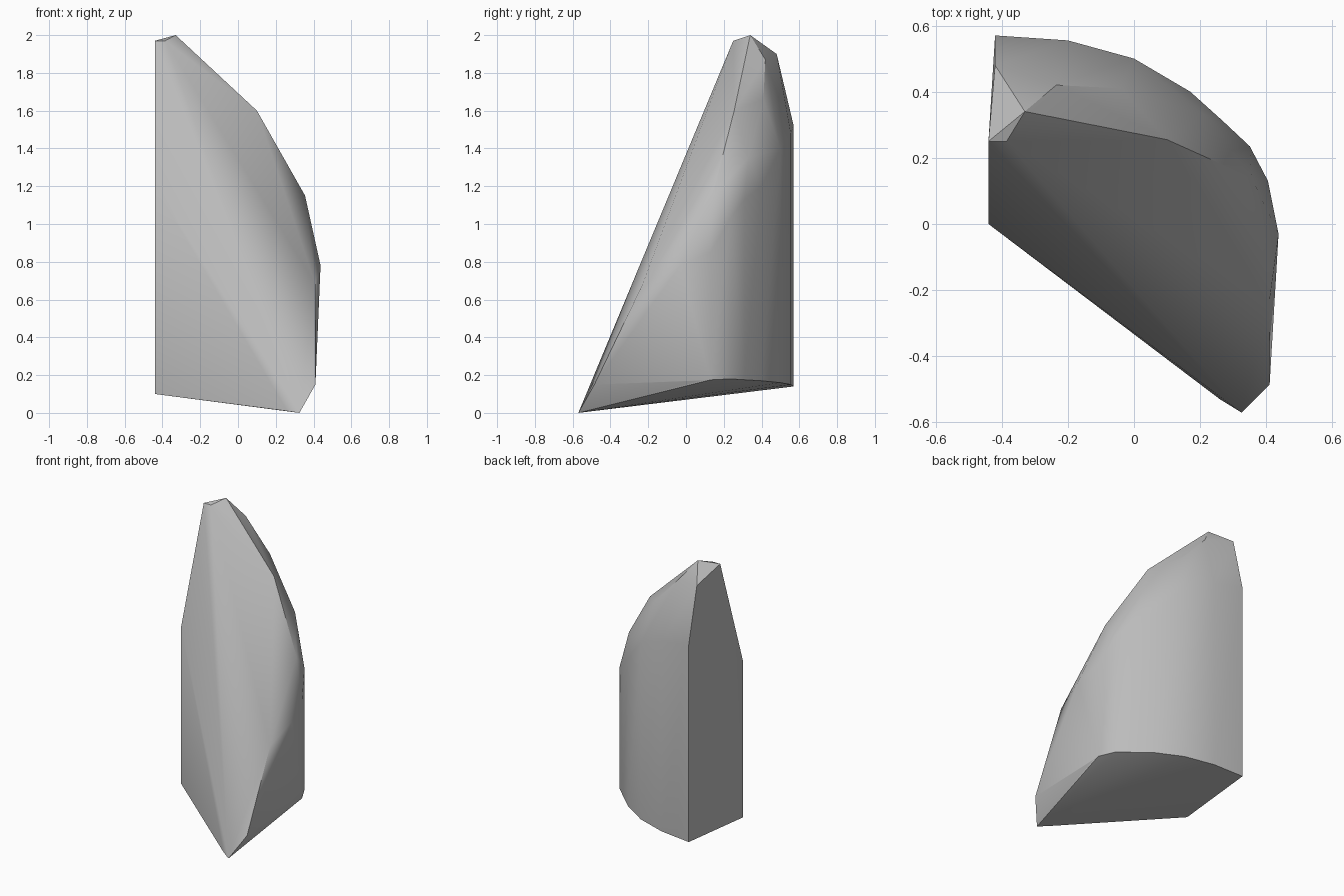
import bpy
import bmesh
from math import radians
from mathutils import Vector

cube = bpy.data.objects.get("Cube")
if cube:
    bpy.data.objects.remove(cube, do_unlink=True)

# One stone colour
stone = bpy.data.materials.new("stone_grey")
stone.use_nodes = True
grey = (0.5, 0.5, 0.5, 1)
stone.diffuse_color = grey
stone.node_tree.nodes["Principled BSDF"].inputs["Base Color"].default_value = grey

# Rounded outer wall: x, y, bottom z, top z
wall = [(-.42, .57, .14, 1.52), (-.2, .555, .15, 1.48), (0, .5, .16, 1.4),
        (.17, .4, .17, 1.2), (.27, .31, .185, 1.13), (.35, .235, .18, 1.03),
        (.405, .13, .175, .85)]
# Flat left side and the tip at its top
side = [(-.44, 0, .1), (-.44, 0, 1.2), (-.44, .25, 1.97), (-.385, .25, 1.97),
        (-.42, .48, 1.9)]
# Sharp ridge along the sloping front face
ridge = [(-.33, .34, 2), (.1, .255, 1.6), (.355, .14, 1.15), (.437, -.03, .78),
         (.41, -.23, .68), (.41, -.485, .15)]
# Worn shoulder behind the ridge
shoulder = [(-.235, .42, 1.87), (-.04, .41, 1.66), (.21, .33, 1.35)]
# Pointed foot
foot = [(.325, -.57, 0), (.26, -.53, .01), (.405, .07, .17)]

points = side + ridge + shoulder + foot
for x, y, low, high in wall:
    points += [(x, y, low), (x, y, high)]

# The chipped shard is the convex skin around these corners
bm = bmesh.new()
for p in points:
    bm.verts.new(Vector(p))
hull = bmesh.ops.convex_hull(bm, input=bm.verts[:])
loose = [v for v in bm.verts if not v.link_faces]
bmesh.ops.delete(bm, geom=loose, context='VERTS')
bmesh.ops.dissolve_limit(bm, angle_limit=radians(1), verts=bm.verts[:], edges=bm.edges[:])
bmesh.ops.recalc_face_normals(bm, faces=bm.faces[:])
mesh = bpy.data.meshes.new("rock_shard")
bm.to_mesh(mesh)
bm.free()
mesh.materials.append(stone)

shard = bpy.data.objects.new("rock_shard", mesh)
bpy.context.collection.objects.link(shard)
bpy.ops.object.select_all(action='DESELECT')
shard.select_set(True)
bpy.context.view_layer.objects.active = shard
bpy.ops.object.shade_smooth_by_angle(angle=radians(30))
